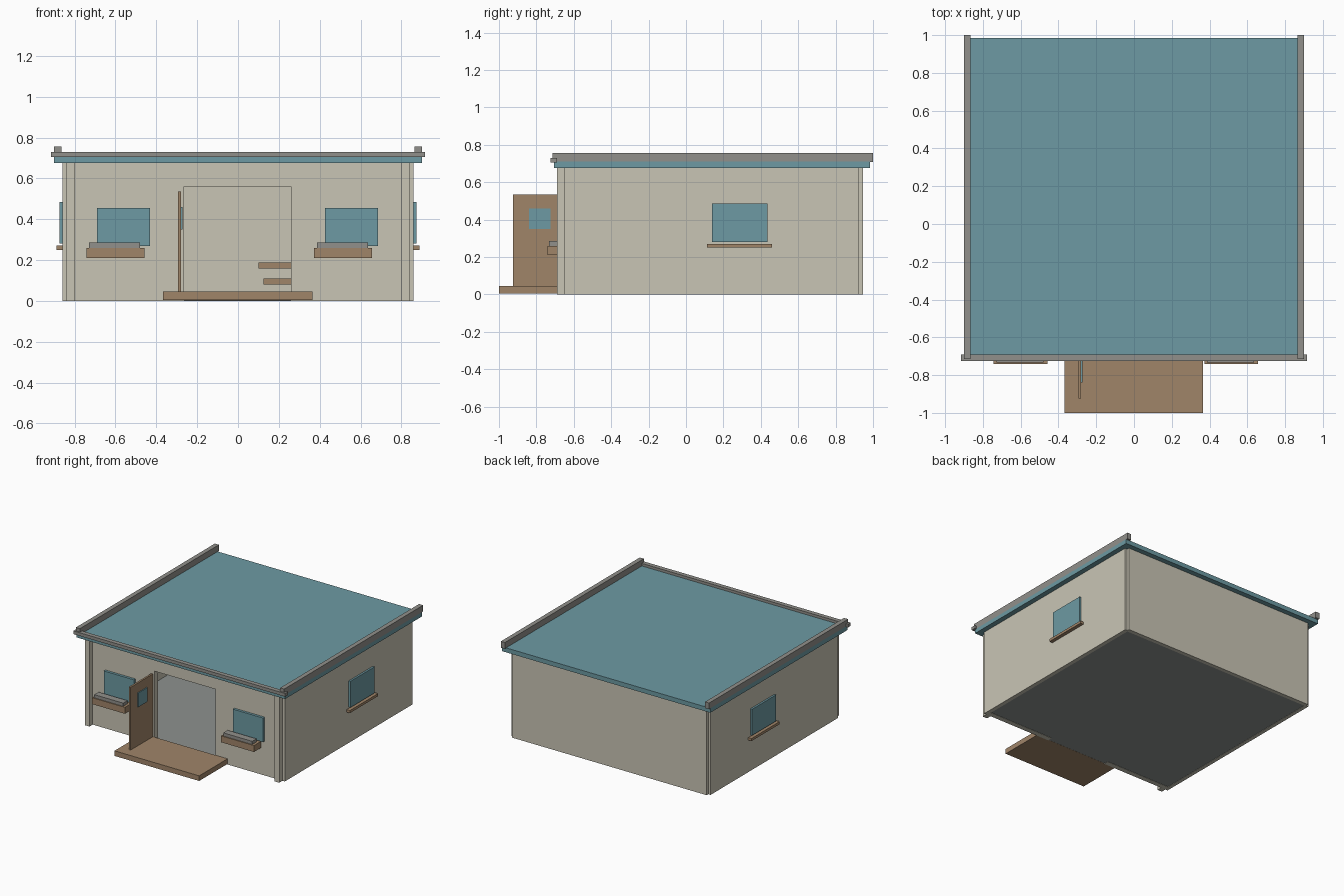
import bpy
import bmesh

old = bpy.data.objects.get("Cube")
if old:
    bpy.data.objects.remove(old, do_unlink=True)


def linear(c):
    return c / 12.92 if c <= 0.04045 else ((c + 0.055) / 1.055) ** 2.4


def material(name, r, g, b):
    colour = [linear(v / 255) for v in (r, g, b)] + [1.0]
    mat = bpy.data.materials.new(name)
    mat.diffuse_color = colour
    mat.use_nodes = True
    bsdf = next(n for n in mat.node_tree.nodes if n.type == 'BSDF_PRINCIPLED')
    bsdf.inputs["Base Color"].default_value = colour
    return mat


BEIGE = material("beige plaster", 201, 197, 181)
TEAL = material("teal", 109, 154, 163)
GREY = material("warm grey", 145, 144, 139)
BROWN = material("brown wood", 160, 133, 105)
FLOOR = material("floor grey", 141, 146, 143)


def finish(name, bm, mat):
    bmesh.ops.recalc_face_normals(bm, faces=bm.faces)
    mesh = bpy.data.meshes.new(name)
    bm.to_mesh(mesh)
    bm.free()
    mesh.materials.append(mat)
    obj = bpy.data.objects.new(name, mesh)
    bpy.context.collection.objects.link(obj)
    return obj


def box(name, xs, ys, zs, mat):
    """Box spanning the given (min, max) range on each axis."""
    bm = bmesh.new()
    bmesh.ops.create_cube(bm, size=1)
    for v in bm.verts:
        v.co = [sum(r) / 2 + c * (r[1] - r[0]) for r, c in zip((xs, ys, zs), v.co)]
    return finish(name, bm, mat)


def pair(name, xs, ys, zs, mat):
    """Box on the left (+x) and its mirror on the right."""
    box("left_" + name, xs, ys, zs, mat)
    box("right_" + name, (-xs[1], -xs[0]), ys, zs, mat)


WALL_TOP = 0.68
FRONT = -0.65

# Front wall with a doorway, extruded from its outline
outline = [(-0.83, 0), (-0.265, 0), (-0.265, 0.56), (0.26, 0.56),
           (0.26, 0), (0.83, 0), (0.83, WALL_TOP), (-0.83, WALL_TOP)]
bm = bmesh.new()
face = bm.faces.new([bm.verts.new((x, FRONT, z)) for x, z in outline])
grown = bmesh.ops.extrude_face_region(bm, geom=[face])
bmesh.ops.translate(bm, vec=(0, 0.04, 0),
                    verts=[g for g in grown["geom"] if isinstance(g, bmesh.types.BMVert)])
finish("front_wall", bm, BEIGE)

# Other walls, corner posts and floor
box("back_wall", (-0.84, 0.84), (0.915, 0.945), (0, WALL_TOP), BEIGE)
pair("side_wall", (0.83, 0.86), (FRONT, 0.925), (0, WALL_TOP), BEIGE)
pair("front_post", (0.80, 0.84), (-0.69, FRONT), (0, WALL_TOP), BEIGE)
box("floor", (-0.83, 0.83), (-0.645, 0.92), (0.002, 0.01), FLOOR)

# Roof slab and raised edging
box("roof", (-0.90, 0.90), (-0.705, 0.985), (0.675, 0.71), TEAL)
box("front_roof_edge", (-0.915, 0.915), (-0.725, -0.69), (0.705, 0.73), GREY)
pair("roof_edge", (0.865, 0.90), (-0.715, 1.0), (0.708, 0.757), GREY)

# Porch and open door with its small pane
box("porch", (-0.367, 0.365), (-1.0, FRONT), (0.005, 0.045), BROWN)
box("door", (-0.295, -0.28), (-0.925, FRONT), (0.045, 0.535), BROWN)
box("door_pane", (-0.282, -0.273), (-0.84, -0.725), (0.35, 0.46), TEAL)

# Front windows with planter boxes
for side, x in (("left", 0.0), ("right", -1.115)):
    box(side + "_front_window", (x + 0.425, x + 0.685), (-0.67, FRONT), (0.268, 0.456), TEAL)
    box(side + "_planter", (x + 0.372, x + 0.656), (-0.74, FRONT), (0.21, 0.26), BROWN)
    box(side + "_planter_top", (x + 0.386, x + 0.636), (-0.733, -0.68), (0.255, 0.285), GREY)

# Side windows and sills
pair("side_window", (0.855, 0.875), (0.138, 0.435), (0.28, 0.485), TEAL)
pair("side_sill", (0.855, 0.888), (0.112, 0.46), (0.25, 0.27), BROWN)

# Counter inside against the left wall
box("counter_top", (0.10, 0.83), (-0.1, 0.3), (0.158, 0.188), BROWN)
box("counter_shelf", (0.125, 0.83), (-0.08, 0.28), (0.08, 0.11), BROWN)
